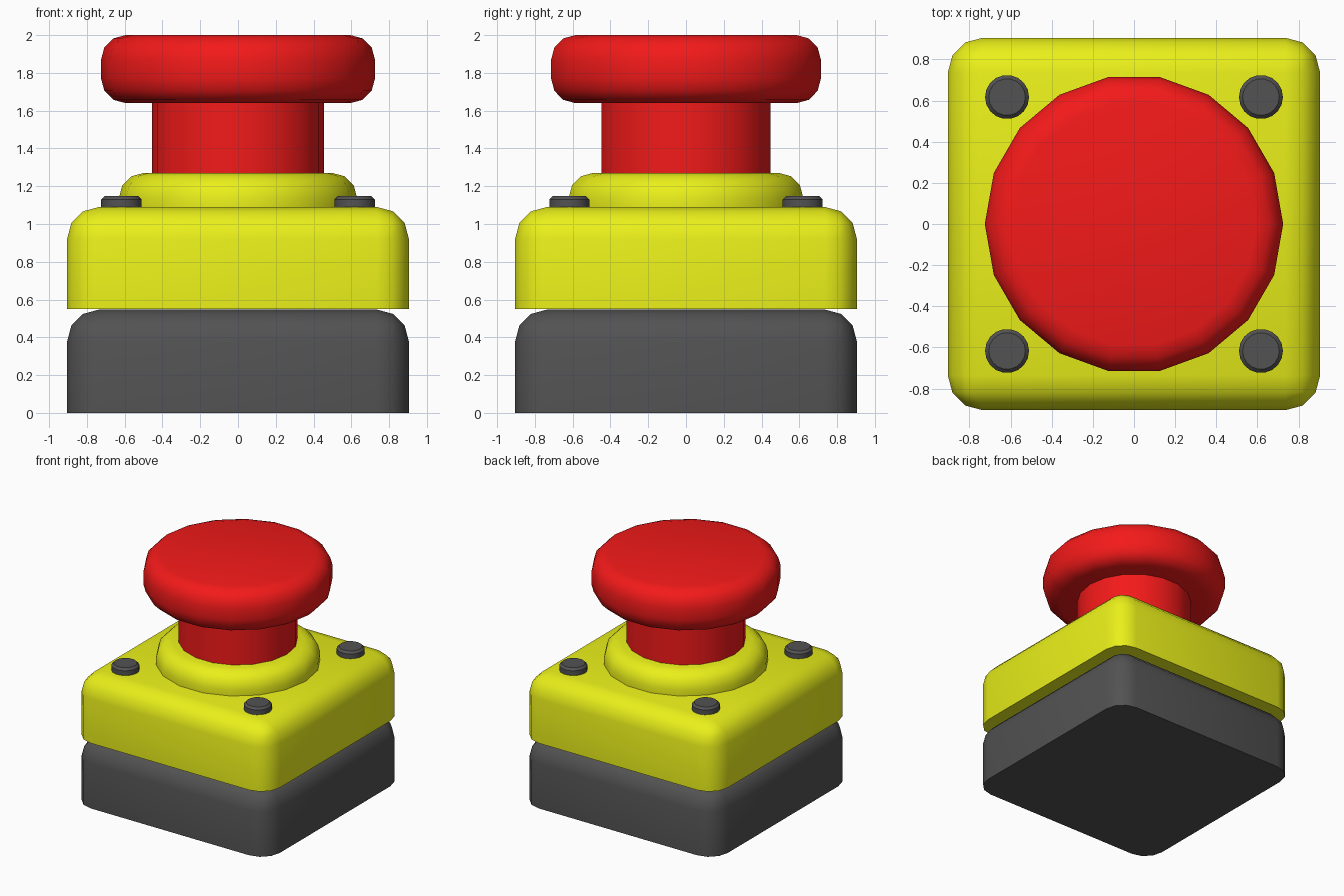
import bpy, bmesh, math

if "Cube" in bpy.data.objects:
    bpy.data.objects.remove(bpy.data.objects["Cube"])

def material(name, rgb):
    m = bpy.data.materials.new(name)
    m.diffuse_color = (*rgb, 1)
    m.use_nodes = True
    m.node_tree.nodes["Principled BSDF"].inputs["Base Color"].default_value = m.diffuse_color
    return m

RED = material("red", (0.9, 0.01, 0.01))
YELLOW = material("yellow", (0.82, 0.87, 0.01))
DARK = material("dark_grey", (0.085, 0.085, 0.085))

def finish(bm, name, mat):
    bmesh.ops.recalc_face_normals(bm, faces=bm.faces[:])
    me = bpy.data.meshes.new(name)
    bm.to_mesh(me)
    bm.free()
    ob = bpy.data.objects.new(name, me)
    bpy.context.collection.objects.link(ob)
    me.materials.append(mat)
    bpy.ops.object.select_all(action='DESELECT')
    ob.select_set(True)
    bpy.context.view_layer.objects.active = ob
    bpy.ops.object.shade_smooth_by_angle(angle=math.radians(40))
    return ob

def housing(name, z0, z1, mat, half=0.905, r=0.17):
    """Square block, rounded on every edge except the bottom ones."""
    bm = bmesh.new()
    bmesh.ops.create_cube(bm, size=1)
    for v in bm.verts:
        v.co = (v.co.x * 2 * half, v.co.y * 2 * half, z1 if v.co.z > 0 else z0)
    edges = [e for e in bm.edges if max(v.co.z for v in e.verts) > z0 + 0.01]
    bmesh.ops.bevel(bm, geom=edges, offset=r, segments=3, profile=0.5, affect='EDGES')
    return finish(bm, name, mat)

def disc(name, radius, z0, z1, mat, top=0, bottom=0, seg=3, sides=18, at=(0, 0)):
    """Turned part with optionally rounded top and bottom rims."""
    def arc(r, zc, a0, a1):
        return [(radius - r + r * math.cos(a0 + (a1 - a0) * i / seg),
                 zc + r * math.sin(a0 + (a1 - a0) * i / seg)) for i in range(seg + 1)]
    q = math.pi / 2
    profile = arc(bottom, z0 + bottom, -q, 0) if bottom else [(radius, z0)]
    profile += arc(top, z1 - top, 0, q) if top else [(radius, z1)]
    bm = bmesh.new()
    rings = [[bm.verts.new((at[0] + r * math.cos(math.tau * i / sides),
                            at[1] + r * math.sin(math.tau * i / sides), z))
              for i in range(sides)] for r, z in profile]
    for a, b in zip(rings, rings[1:]):
        for i in range(sides):
            j = (i + 1) % sides
            bm.faces.new((a[i], a[j], b[j], b[i]))
    bm.faces.new(rings[0][::-1])
    bm.faces.new(rings[-1])
    return finish(bm, name, mat)

# Two-part housing
housing("base_housing", 0, 0.547, DARK)
housing("upper_housing", 0.549, 1.09, YELLOW)

# Collar, stem and mushroom push head
disc("collar", 0.63, 1.09, 1.27, YELLOW, top=0.13)
disc("button_stem", 0.455, 1.27, 1.64, RED)
disc("button_head", 0.725, 1.64, 2.0, RED, top=0.13, bottom=0.13)

# Corner screws
for x in (-1, 1):
    for y in (-1, 1):
        disc(f"screw_{'right' if x > 0 else 'left'}_{'back' if y > 0 else 'front'}",
             0.107, 1.09, 1.148, DARK, top=0.018, seg=1, at=(0.617 * x, 0.617 * y))
